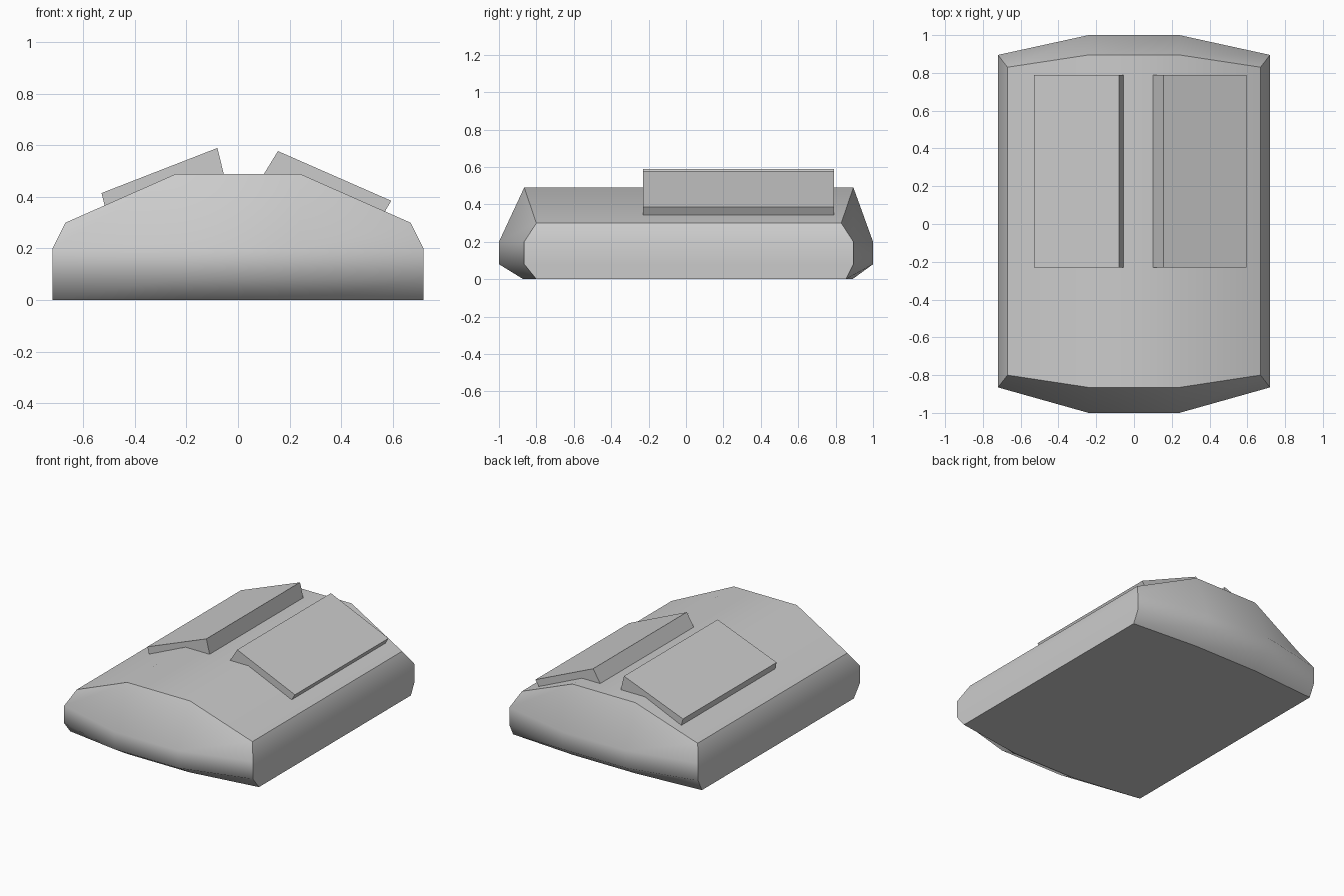
import bpy
import bmesh

# Remove the default cube
if "Cube" in bpy.data.objects:
    bpy.data.objects.remove(bpy.data.objects["Cube"], do_unlink=True)

# One plain grey for everything
GREY = (0.6, 0.6, 0.6, 1)
grey = bpy.data.materials.new("plain_grey")
grey.use_nodes = True
grey.diffuse_color = GREY
grey.node_tree.nodes["Principled BSDF"].inputs["Base Color"].default_value = GREY


def add_object(name, bm):
    bmesh.ops.recalc_face_normals(bm, faces=bm.faces)
    mesh = bpy.data.meshes.new(name)
    bm.to_mesh(mesh)
    bm.free()
    mesh.materials.append(grey)
    obj = bpy.data.objects.new(name, mesh)
    bpy.context.collection.objects.link(obj)
    return obj


def body_ring(bm, half_width, z_side, z_mid, front, back):
    """Eight-point outline; front and back give y at the side and the middle."""
    outline = []
    for (y_side, y_mid), sign in ((front, 1), (back, -1)):
        outline += [(-half_width * sign, y_side, z_side), (-0.24 * sign, y_mid, z_mid),
                    (0.24 * sign, y_mid, z_mid), (half_width * sign, y_side, z_side)]
    return [bm.verts.new(p) for p in outline]


# Body: stacked outlines with a faceted roof
bm = bmesh.new()
rings = [
    body_ring(bm, 0.72, 0, 0, (-0.80, -0.87), (0.855, 0.89)),
    body_ring(bm, 0.72, 0.08, 0.08, (-0.865, -1), (0.895, 1)),
    body_ring(bm, 0.72, 0.20, 0.20, (-0.865, -1), (0.895, 1)),
    body_ring(bm, 0.67, 0.30, 0.49, (-0.80, -0.865), (0.83, 0.895)),
]
group = {}
side_names = ["front"] * 3 + ["left"] + ["back"] * 3 + ["right"]
for low, high in zip(rings, rings[1:]):
    for i, side in enumerate(side_names):
        j = (i + 1) % 8
        group[bm.faces.new((low[i], low[j], high[j], high[i]))] = side
for ring, side in ((rings[0], "bottom"), (rings[-1], "top")):
    for i in range(3):
        group[bm.faces.new((ring[i], ring[i + 1], ring[6 - i], ring[7 - i]))] = side

# Smooth inside each side, sharp where two sides meet
for face in bm.faces:
    face.smooth = True
for edge in bm.edges:
    a, b = edge.link_faces
    edge.smooth = group[a] == group[b]
add_object("body", bm)


# Raised roof panels, each an extruded wedge sunk slightly into the roof
def roof_panel(name, profile):
    bm = bmesh.new()
    face = bm.faces.new([bm.verts.new((x, -0.23, z)) for x, z in profile])
    extruded = bmesh.ops.extrude_face_region(bm, geom=[face])["geom"]
    moved = [v for v in extruded if isinstance(v, bmesh.types.BMVert)]
    bmesh.ops.translate(bm, verts=moved, vec=(0, 1.02, 0))
    add_object(name, bm)


roof_panel("right_roof_panel", [(-0.53, 0.415), (-0.08, 0.59), (-0.053, 0.48), (-0.513, 0.35)])
roof_panel("left_roof_panel", [(0.595, 0.385), (0.155, 0.578), (0.095, 0.48), (0.565, 0.335)])
